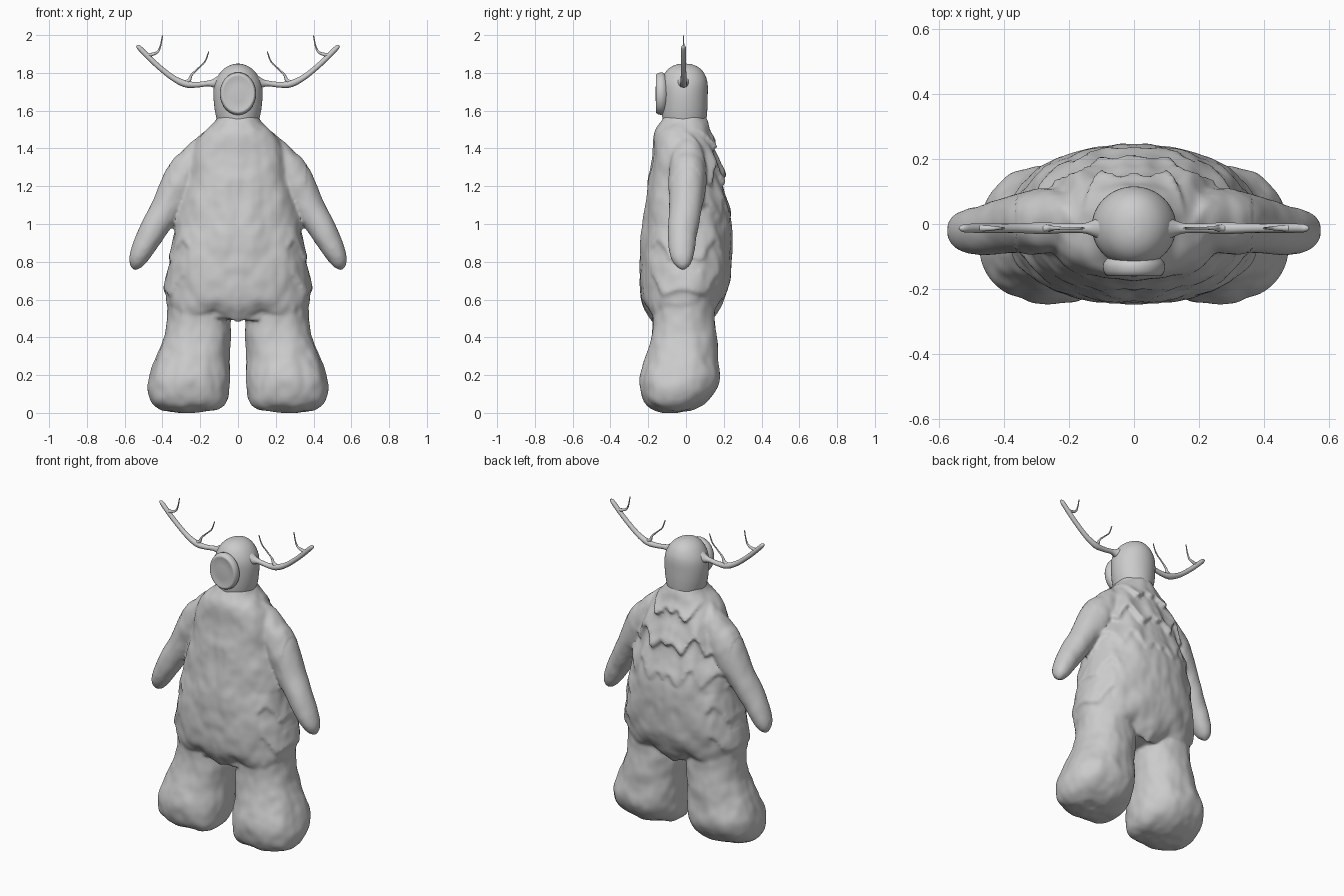
import bpy, bmesh, math
from mathutils import Vector, noise

if "Cube" in bpy.data.objects:
    bpy.data.objects.remove(bpy.data.objects["Cube"])


def spline(keys, t):
    # Catmull-Rom interpolation through tuples, t in 0..1
    f = t * (len(keys) - 1)
    i = min(int(f), len(keys) - 2)
    u = f - i
    a, b, c, d = (keys[max(0, min(len(keys) - 1, i + k))] for k in (-1, 0, 1, 2))
    return [0.5 * (2*q + (r - p)*u + (2*p - 5*q + 4*r - s)*u*u + (3*q - p - 3*r + s)*u**3)
            for p, q, r, s in zip(a, b, c, d)]


def loft(bm, keys, rings=40, sides=48, power=1.0, mirror=1, fur=None, level=False):
    # keys: (x, y, z, half width, half depth), swept along the path in the xz plane
    # level keeps every ring horizontal
    loops = []
    for k in range(rings + 1):
        t = k / rings
        x, y, z, w, d = spline(keys, t)
        p, q = spline(keys, max(0, t - .01)), spline(keys, min(1, t + .01))
        side = Vector((1, 0, 0)) if level else Vector((p[2] - q[2], 0, q[0] - p[0])).normalized()
        loop = []
        for j in range(sides):
            a = 2 * math.pi * j / sides
            c, s = math.cos(a), math.sin(a)
            c = math.copysign(abs(c) ** power, c)
            s = math.copysign(abs(s) ** power, s)
            v = Vector((x, y, z)) + side * max(w, .002) * c + Vector((0, max(d, .002) * s, 0))
            if fur:
                v += fur(v, Vector((c, s, 0)).normalized())
            loop.append(bm.verts.new((v.x * mirror, v.y, v.z)))
        loops.append(loop)
    for l, m in zip(loops, loops[1:]):
        for j in range(sides):
            n = (j + 1) % sides
            bm.faces.new((l[j], l[n], m[n], m[j]))
    bm.faces.new(loops[0])
    bm.faces.new(loops[-1])


def finish(bm, name):
    bmesh.ops.recalc_face_normals(bm, faces=bm.faces)
    me = bpy.data.meshes.new(name)
    bm.to_mesh(me)
    bm.free()
    ob = bpy.data.objects.new(name, me)
    bpy.context.collection.objects.link(ob)
    for f in me.polygons:
        f.use_smooth = True
    return ob


def zigzag(v):
    return abs((v % 1) * 2 - 1)


def shaggy(v, n):
    # ragged fur tiers on the upper back, small tufts on the hips, a jagged hem
    ax = abs(v.x)
    ragged = .6 * zigzag(ax * 8 + .2) + .9 * noise.noise(Vector((ax * 9, 3, 0)))
    thick = 1 - ((v.z + .12 * ragged) / .19 + .25) % 1
    upper = max(0, min(1, (v.z - .95) / .3)) * max(0, min(1, (1.52 - v.z) / .1))
    amp = .036 * upper * max(0, min(1, n.y * 3))
    if abs(n.x) > .7 and v.z < 1:
        amp += .016
    hem = .06 * (zigzag(ax * 4 + .5) - .4) * max(0, (.64 - v.z) / .12)
    return n * amp * (thick ** 2 - .4) + Vector((0, 0, hem))


# body: torso, legs and arms fused into one skin
bm = bmesh.new()
loft(bm, [(0, -.01, 1.58, .10, .10), (0, -.012, 1.54, .12, .123), (0, -.018, 1.48, .19, .147),
          (0, -.005, 1.38, .25, .172), (0, .0, 1.22, .275, .20), (0, .008, 1.05, .325, .225),
          (0, .0, .88, .352, .242), (0, -.005, .72, .382, .238), (0, -.018, .6, .385, .217),
          (0, -.025, .54, .38, .185), (0, -.03, .50, .345, .145)],
     rings=180, sides=180, power=.88, fur=shaggy, level=True)
for m in (1, -1):
    loft(bm, [(.20, -.01, .72, .15, .15), (.21, -.012, .55, .165, .16), (.212, -.012, .42, .17, .17),
              (.238, -.02, .3, .193, .187), (.256, -.033, .19, .212, .208), (.26, -.045, .11, .215, .192),
              (.258, -.062, .055, .198, .157), (.248, -.075, .02, .15, .105), (.24, -.085, .004, .06, .045)],
         power=.88, mirror=m, level=True)
    loft(bm, [(.12, .0, 1.42, .04, .06), (.20, .008, 1.375, .075, .085), (.28, .008, 1.255, .1, .097),
              (.38, -.003, 1.085, .082, .088), (.458, -.02, .95, .071, .077), (.52, -.022, .84, .054, .062),
              (.542, -.02, .785, .036, .042), (.55, -.02, .757, .01, .01)], mirror=m)
body = finish(bm, "furry_body")
mod = body.modifiers.new("fuse", 'REMESH')
mod.mode = 'VOXEL'
mod.voxel_size = .011
mod.use_smooth_shade = True
mod = body.modifiers.new("soften", 'SMOOTH')
mod.factor = .5
mod.iterations = 6
bpy.context.view_layer.objects.active = body
for name in ("fuse", "soften"):
    bpy.ops.object.modifier_apply(modifier=name)

# lumpy fur, gentler on the arms
shifts = []
for v in body.data.vertices:
    p = Vector((abs(v.co.x), v.co.y, v.co.z * .75))
    arm = v.co.z > .75 and p.x > .36
    lump = .002 + noise.noise(p * 9) * .010 + noise.noise(p * 20) * .004
    shifts.append(v.normal * lump * (.4 if arm else 1))
for v, s in zip(body.data.vertices, shifts):
    v.co += s
    v.co.z = max(v.co.z, 0)

# domed head, sides flaring slightly where the antlers sit
bm = bmesh.new()
loft(bm, [(0, -.008, 1.5, .10, .10), (0, -.008, 1.55, .112, .115), (0, -.008, 1.61, .124, .121),
          (0, -.008, 1.68, .13, .123), (0, -.008, 1.735, .126, .123), (0, -.008, 1.775, .111, .115),
          (0, -.008, 1.81, .087, .096), (0, -.008, 1.833, .058, .069), (0, -.008, 1.846, .025, .035),
          (0, -.008, 1.849, 0, 0)], rings=50, level=True)
finish(bm, "head")

# flat oval face plate with a rounded rim
bm = bmesh.new()
rim = [(.6, -.08), (.88, -.108), (.97, -.118), (1, -.13), (.97, -.146), (.91, -.157), (.85, -.16),
       (.78, -.157), (.4, -.16), (.01, -.161)]
loops = [[bm.verts.new((.096 * r * math.cos(a * math.pi / 24), y, 1.69 + .113 * r * math.sin(a * math.pi / 24)))
          for a in range(48)] for r, y in rim]
for l, m in zip(loops, loops[1:]):
    for j in range(48):
        bm.faces.new((l[j], l[j - 1], m[j - 1], m[j]))
bm.faces.new(loops[0])
bm.faces.new(loops[-1])
finish(bm, "face_plate")

# antlers: main beam and two tines per side, (x, z, radius)
beam = [(.09, 1.748, .045), (.128, 1.745, .024), (.16, 1.744, .015), (.22, 1.737, .015), (.28, 1.742, .018),
        (.35, 1.777, .015), (.43, 1.842, .014), (.49, 1.90, .014), (.525, 1.935, .012), (.538, 1.943, .003)]
inner = [(.29, 1.745, .012), (.26, 1.76, .010), (.245, 1.79, .006), (.21, 1.825, .004),
         (.175, 1.86, .004), (.155, 1.912, .003)]
outer = [(.485, 1.893, .012), (.455, 1.898, .009), (.425, 1.912, .006), (.41, 1.945, .004), (.40, 1.997, .003)]
for m, side in ((1, "right"), (-1, "left")):
    bm = bmesh.new()
    for path in (beam, inner, outer):
        loft(bm, [(x, -.013, z, r, r) for x, z, r in path], rings=36, sides=12, mirror=m)
    finish(bm, "antler_" + side)
